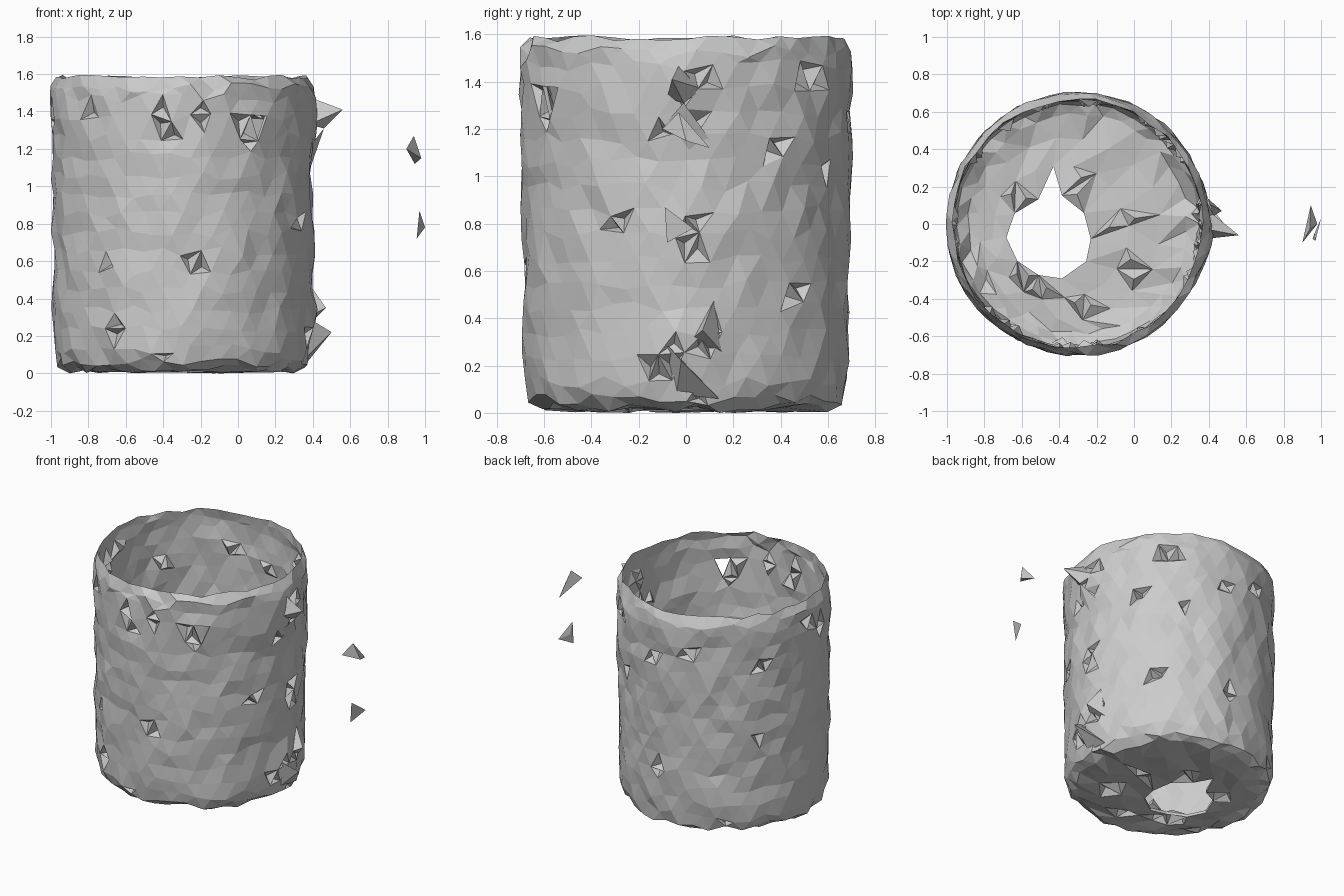
import bpy, bmesh, math, random
from mathutils import Vector

if "Cube" in bpy.data.objects:
    bpy.data.objects.remove(bpy.data.objects["Cube"])

random.seed(4)
SEGS = 40
CX = -0.30
THICK = 0.02

# Outer profile rows as (radius, z), from the floor opening to the inward-curling rim
outer = [(0.225, 0.015), (0.36, 0.012), (0.49, 0.012), (0.605, 0.02), (0.66, 0.055), (0.682, 0.13)]
for k in range(13):
    outer.append((0.687 + 0.012 * k / 12, 0.24 + k * 0.1025))
outer += [(0.695, 1.53), (0.665, 1.583)]
TOP = len(outer) - 1
# Inner skin: lifted off the floor, set in from the wall, meeting the outer skin at the rim
inner = [(r - (THICK if j > 2 else 0), z + (THICK if j < 5 else 0)) for j, (r, z) in enumerate(outer)]


def key(i, j):
    """Fewer columns on the floor, so the facets keep an even size."""
    i %= SEGS
    step = 4 if j == 0 else 2 if outer[j][0] < 0.5 else 1
    return (i // step * step, j)


def place(k, rows):
    """Grid position on a layer; floor rings drift towards the off-centre opening."""
    i, j = k
    r, z = rows[j]
    a = 2 * math.pi * (i + 0.5 * j) / SEGS
    s = max(0.0, min(1.0, (0.605 - outer[j][0]) / 0.38))
    p = Vector((CX - 0.15 * s + r * math.cos(a), -0.07 * s + r * math.sin(a), z))
    # Wall swells where the handle joined it
    if rows is outer and j > 4:
        for hz in (1.38, 0.30, 0.74):
            d = (p.y / 0.13) ** 2 + ((z - hz) / 0.13) ** 2
            if p.x > 0:
                p.x += (0.02 if hz == 0.74 else 0.045) * math.exp(-d)
    return p


def make_object(name, bm):
    bmesh.ops.recalc_face_normals(bm, faces=bm.faces)
    me = bpy.data.meshes.new(name)
    bm.to_mesh(me)
    bm.free()
    ob = bpy.data.objects.new(name, me)
    bpy.context.collection.objects.link(ob)
    return ob


# Triangle layout shared by both layers
tris = []
for j in range(TOP):
    for i in range(SEGS):
        a, b, c, d = key(i, j), key(i + 1, j), key(i, j + 1), key(i + 1, j + 1)
        for t in ((a, b, c), (b, d, c)):
            if len(set(t)) == 3:
                tris.append(t)


def centre(t):
    return sum((place(k, outer) for k in t), Vector()) / 3


def on_wall(angle, z):
    a = math.radians(angle)
    return Vector((CX + .69 * math.cos(a), .69 * math.sin(a), z))


def nearest(spot, count):
    return sorted(tris, key=lambda t: (centre(t) - spot).length)[:count]


# Open breaks: one high in the wall, one beside the floor opening
for s in (on_wall(-50, 1.36), Vector((-.43, .18, .01))):
    tris.remove(nearest(s, 1)[0])

# Pits in the wall as (angle, height, facets), and in the floor as (x, y)
wall_pits = [(-124, .58, 1), (-83, .58, 2), (-120, .22, 2), (-98, .12, 1), (-97, 1.34, 3), (-80, 1.35, 2),
             (-57, 1.30, 3), (-172, 1.35, 2), (-135, 1.38, 1), (-26, .83, 2), (4, 1.38, 4), (2, 1.2, 2),
             (1, .76, 4), (8, .32, 3), (-7, .2, 4), (5, .1, 1), (43, .48, 2), (49, 1.42, 3), (59, 1.05, 1),
             (33, 1.15, 2), (105, 1.32, 2), (85, 1.2, 2), (145, 1.2, 2), (143, .75, 1), (85, .45, 2),
             (128, .12, 1), (178, 1.42, 2), (-8, 1.22, 1)]
floor_pits = [(-.62, .17), (-.33, .2), (-.05, .06), (-.63, -.27), (-.5, -.37), (-.24, -.42), (.04, -.24)]
pits = set()
for a, z, n in wall_pits:
    pits.update(nearest(on_wall(a, z), n))
for x, y in floor_pits:
    pits.update(nearest(Vector((x, y, .01)), 2))

# Cup body: rough outer and inner skins, joined at the rim and around every opening
bm = bmesh.new()
skin = ({}, {})
rough = {}


def vert(k, side):
    if k[1] == TOP:
        side = 0
    if k not in rough:
        flat = k[1] in (0, 1, 2, TOP)
        rough[k] = Vector((random.uniform(-1, 1) * 0.012, random.uniform(-1, 1) * 0.012,
                           random.uniform(-1, 1) * (0.014 if flat else 0.026)))
    if k not in skin[side]:
        p = place(k, (outer, inner)[side]) + rough[k]
        p.z = max(side * THICK, p.z)
        skin[side][k] = bm.verts.new(p)
    return skin[side][k]


edges = {}
for t in tris:
    # Sunken facets run to a point inside the cup; the inner skin follows as a small spike
    mid = sum((vert(k, 0).co for k in t), Vector()) / 3
    inward = (Vector((CX, 0, mid.z)) - mid).normalized() if t[0][1] > 2 else Vector((0, 0, 1))
    lean = random.randrange(3)
    for side in (0, 1):
        vs = [vert(k, side) for k in t]
        if t in pits:
            tip = mid.lerp(vs[lean].co, 0.2) + inward * (0.045 + 0.012 * side)
            tip = bm.verts.new(tip)
            for m in range(3):
                bm.faces.new([vs[m - 1], vs[m], tip])
        else:
            bm.faces.new(vs)
    for m in range(3):
        e = frozenset((t[m], t[m - 1]))
        edges[e] = edges.get(e, 0) + 1
for e, n in edges.items():
    a, b = tuple(e)
    if n == 1 and not (a[1] == TOP and b[1] == TOP):
        ring = [vert(a, 0), vert(b, 0), vert(b, 1), vert(a, 1)]
        bm.faces.new(list(dict.fromkeys(ring)))
bmesh.ops.triangulate(bm, faces=bm.faces)
make_object("cup_body", bm)


def chunk(name, pts):
    """Jagged solid piece wrapped around a few points."""
    b = bmesh.new()
    for p in pts:
        b.verts.new(p)
    bmesh.ops.convex_hull(b, input=b.verts)
    make_object(name, b)


# Broken handle stubs on the wall
chunk("upper_handle_stub", [(.56, -.06, 1.41), (.40, -.03, 1.47), (.40, .07, 1.37), (.38, -.08, 1.33),
                            (.46, -.01, 1.31)])
chunk("upper_handle_splinter", [(.46, -.01, 1.31), (.38, -.10, 1.21), (.38, .12, 1.13), (.37, .02, 1.05)])
chunk("lower_handle_stub", [(.50, -.02, .22), (.37, -.09, .30), (.37, .14, .06), (.36, -.04, .08)])
chunk("lower_handle_splinter", [(.47, .07, .35), (.38, .12, .48), (.37, .01, .30), (.38, .15, .26)])

# Loose handle fragments
chunk("upper_handle_fragment", [(.94, -.03, 1.27), (.90, -.10, 1.20), (.98, 0, 1.15), (.945, .10, 1.12)])
chunk("lower_handle_fragment", [(.97, -.09, .87), (1.0, .03, .78), (.955, -.08, .72), (.965, -.05, .79)])
